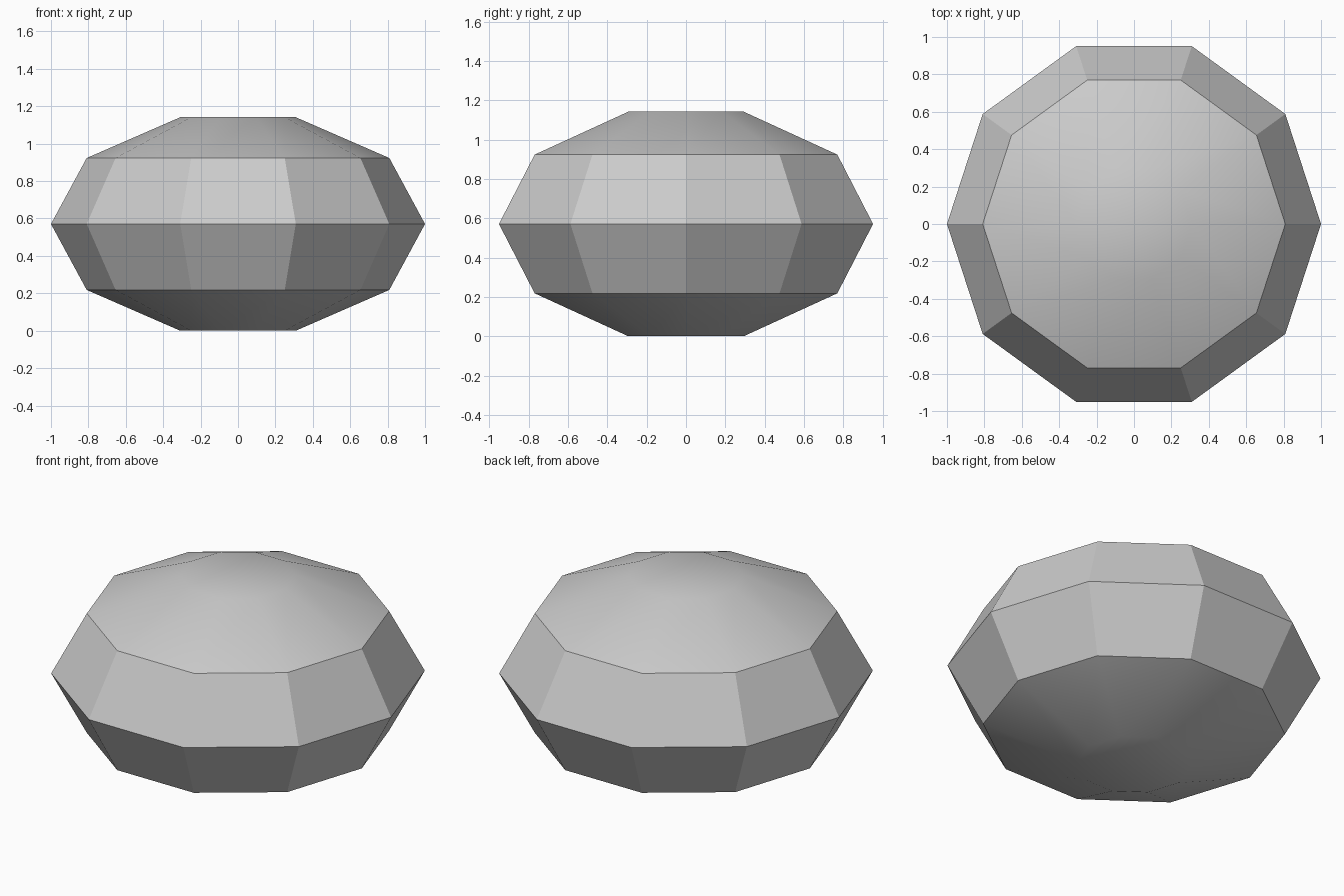
import bpy
import bmesh
from math import cos, sin, pi, radians

cube = bpy.data.objects.get("Cube")
if cube:
    bpy.data.objects.remove(cube, do_unlink=True)

SIDES = 10
HALF_HEIGHT = 0.6
STEP = pi / 5


def make_material(name, color):
    mat = bpy.data.materials.new(name)
    mat.use_nodes = True
    mat.diffuse_color = color
    mat.node_tree.nodes["Principled BSDF"].inputs["Base Color"].default_value = color
    return mat


# Squashed ten-sided ball: five latitude rings with flat end caps
bm = bmesh.new()
base = HALF_HEIGHT * sin(2 * STEP)
rings = []
for level in range(-2, 3):
    lat = level * STEP
    rings.append([bm.verts.new((cos(lat) * cos(i * STEP),
                                cos(lat) * sin(i * STEP),
                                base + HALF_HEIGHT * sin(lat)))
                  for i in range(SIDES)])

# Side bands
for low, high in zip(rings, rings[1:]):
    for i in range(SIDES):
        j = (i + 1) % SIDES
        bm.faces.new((low[i], low[j], high[j], high[i]))

# Flat caps
bm.faces.new(rings[-1])
bm.faces.new(rings[0][::-1])

mesh = bpy.data.meshes.new("faceted_stone")
bm.to_mesh(mesh)
bm.free()
stone = bpy.data.objects.new("faceted_stone", mesh)
bpy.context.collection.objects.link(stone)
mesh.materials.append(make_material("stone grey", (0.6, 0.6, 0.6, 1.0)))

# Shallow cap edges shade smoothly, the girdle facets stay crisp
bpy.ops.object.select_all(action='DESELECT')
stone.select_set(True)
bpy.context.view_layer.objects.active = stone
bpy.ops.object.shade_smooth_by_angle(angle=radians(30))
